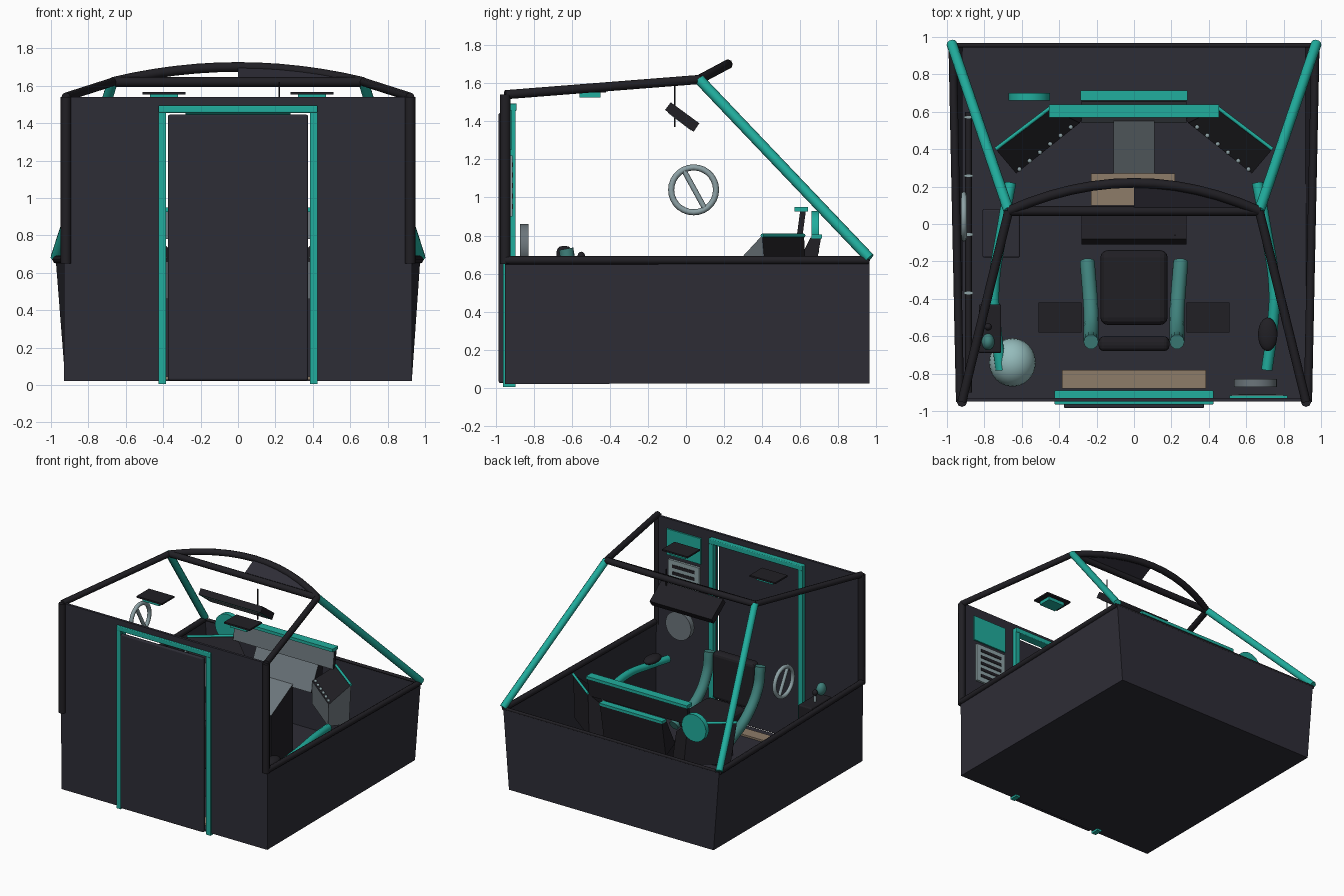
import bpy, bmesh, math
from mathutils import Vector, Matrix

if "Cube" in bpy.data.objects:
    bpy.data.objects.remove(bpy.data.objects["Cube"])


def material(name, rgb):
    m = bpy.data.materials.new(name)
    m.use_nodes = True
    m.diffuse_color = (*rgb, 1)
    m.node_tree.nodes["Principled BSDF"].inputs["Base Color"].default_value = (*rgb, 1)
    return m


DARK = material("dark hull", (.027, .026, .037))
BLACK = material("black trim", (.015, .014, .018))
TEAL = material("teal", (.015, .42, .34))
DULL = material("dull teal", (.05, .22, .2))
PALE = material("pale teal", (.3, .5, .5))
GREY = material("screen grey", (.15, .18, .2))
STEEL = material("steel", (.27, .36, .38))
BROWN = material("brown mat", (.27, .2, .14))


def finish(name, bm, mats, rule=None, smooth=False):
    bm.normal_update()
    for f in bm.faces:
        f.smooth = smooth and len(f.verts) < 6
        if rule:
            f.material_index = rule(f)
    me = bpy.data.meshes.new(name)
    bm.to_mesh(me)
    bm.free()
    ob = bpy.data.objects.new(name, me)
    bpy.context.collection.objects.link(ob)
    for m in mats:
        me.materials.append(m)
    return ob


def box(name, lo, hi, mat, bevel=0):
    bm = bmesh.new()
    bmesh.ops.create_cube(bm, size=1)
    lo, hi = Vector(lo), Vector(hi)
    for v in bm.verts:
        v.co = [(a + b) / 2 + c * (b - a) for a, b, c in zip(lo, hi, v.co)]
    ob = finish(name, bm, [mat])
    if bevel:
        mod = ob.modifiers.new("round", "BEVEL")
        mod.width, mod.segments = bevel, 3
    return ob


def slab(name, profile, half, mats, rule=None, x=0):
    """Extrude a y-z outline across x."""
    bm = bmesh.new()
    face = bm.faces.new([bm.verts.new((x - half, y, z)) for y, z in profile])
    ext = bmesh.ops.extrude_face_region(bm, geom=[face])
    for v in ext["geom"]:
        if isinstance(v, bmesh.types.BMVert):
            v.co.x += 2 * half
    bmesh.ops.recalc_face_normals(bm, faces=bm.faces)
    return finish(name, bm, mats, rule)


def tube(name, pts, r, mat, curved=False, sides=2):
    cu = bpy.data.curves.new(name, "CURVE")
    cu.dimensions = "3D"
    cu.bevel_depth, cu.bevel_resolution, cu.use_fill_caps = r, sides, True
    sp = cu.splines.new("BEZIER" if curved else "POLY")
    if curved:
        sp.bezier_points.add(len(pts) - 1)
        for p, c in zip(sp.bezier_points, pts):
            p.co = c
            p.handle_left_type = p.handle_right_type = "AUTO"
    else:
        sp.points.add(len(pts) - 1)
        for p, c in zip(sp.points, pts):
            p.co = (*c, 1)
    cu.resolution_u = 8
    tmp = bpy.data.objects.new(name, cu)
    me = bpy.data.meshes.new_from_object(tmp)
    bpy.data.objects.remove(tmp)
    me.materials.clear()
    me.materials.append(mat)
    ob = bpy.data.objects.new(name, me)
    bpy.context.collection.objects.link(ob)
    for f in me.polygons:
        f.material_index = 0
        f.use_smooth = len(f.vertices) == 4
    return ob


def disc(name, center, r, depth, axis, mat):
    bm = bmesh.new()
    rot = Vector((0, 0, 1)).rotation_difference(Vector(axis)).to_matrix().to_4x4()
    bmesh.ops.create_cone(bm, cap_ends=True, segments=24, radius1=r, radius2=r, depth=depth,
                          matrix=Matrix.Translation(center) @ rot)
    return finish(name, bm, [mat], smooth=True)


def ball(name, center, size, mat):
    bm = bmesh.new()
    bmesh.ops.create_uvsphere(bm, u_segments=24, v_segments=12, radius=1,
                              matrix=Matrix.Translation(center) @ Matrix.Diagonal((*size, 1)))
    return finish(name, bm, [mat], smooth=True)


# Open tub: floor and three flared sides
bm = bmesh.new()
low = [bm.verts.new(p) for p in ((.925, -.95, .025), (.92, .96, .025), (-.92, .96, .025), (-.925, -.95, .025))]
top = [bm.verts.new(p) for p in ((.925, -.95, .67), (.97, .96, .67), (-.97, .96, .67), (-.925, -.95, .67))]
bm.faces.new(low)
for i in range(3):
    bm.faces.new((low[i], low[i + 1], top[i + 1], top[i]))
bmesh.ops.recalc_face_normals(bm, faces=bm.faces)
hull = finish("hull_tub", bm, [DARK])
mod = hull.modifiers.new("thickness", "SOLIDIFY")
mod.thickness, mod.offset = .012, 0

# Entry wall with door opening, door and frame
for s, side in ((1, "left"), (-1, "right")):
    xs = sorted((s * .385, s * .93))
    box(f"entry_wall_{side}", (xs[0], -.95, .025), (xs[1], -.93, 1.54), DARK)
    xs = sorted((s * .385, s * .425))
    box(f"door_frame_{side}", (xs[0], -.962, .005), (xs[1], -.895, 1.49), TEAL)
box("entry_wall_top", (-.385, -.95, 1.46), (.385, -.93, 1.54), DARK)
box("door_frame_top", (-.425, -.965, 1.455), (.425, -.89, 1.495), TEAL, .006)
box("door", (-.375, -.985, .025), (.375, -.955, 1.445), DARK, .01)

# Canopy frame
rail, apex, bow = Vector((.92, -.95, 1.54)), Vector((.67, .07, 1.62)), Vector((0, .22, 1.7))
for s, side in ((1, "left"), (-1, "right")):
    flip = lambda p: (s * p[0], p[1], p[2])
    tube(f"corner_post_{side}", [flip((.92, -.95, .65)), flip(rail)], .028, BLACK)
    tube(f"roof_rail_{side}", [flip(rail), flip(apex)], .024, BLACK)
    tube(f"sill_{side}", [flip((.93, -.95, .67)), flip((.97, .96, .67))], .022, BLACK)
    tube(f"windshield_post_{side}", [flip(apex), flip((.975, .965, .68))], .028, TEAL, sides=3)
    # Ceiling lamps
    xs = sorted((s * .28, s * .51))
    box(f"lamp_plate_{side}", (xs[0], -.58, 1.552), (xs[1], -.42, 1.565), BLACK)
    xs = sorted((s * .32, s * .47))
    box(f"lamp_glow_{side}", (xs[0], -.56, 1.525), (xs[1], -.45, 1.552), TEAL)
tube("back_sill", [(-.97, .955, .67), (.97, .955, .67)], .012, BLACK)
tube("cross_beam", [(-.67, .07, 1.62), (.67, .07, 1.62)], .026, BLACK)
arc = []
for i in range(13):
    t = i / 6 - 1
    arc.append(apex.lerp(bow, 1 - t * t) + Vector((t * .67 - apex.lerp(bow, 1 - t * t).x, 0, 0)))
tube("roof_bow", arc, .026, BLACK)
bm = bmesh.new()
bm.faces.new([bm.verts.new(p) for p in arc[6:] + [Vector((0, .07, 1.62))]])
roof = finish("roof_panel", bm, [DARK])
roof.modifiers.new("thickness", "SOLIDIFY").thickness = .006

# Overhead display hanging from the beam
slab("overhead_display", [(-.11, 1.46), (-.08, 1.5), (.07, 1.39), (.04, 1.345)], .28, [BLACK, TEAL],
     lambda f: 1 if f.normal.y < -.5 and f.normal.z < 0 or f.normal.z < -.6 else 0)
slab("overhead_screen", [(-.095, 1.444), (-.092, 1.448), (.03, 1.358), (.026, 1.352)], .25, [GREY])
tube("hanger", [(.22, -.06, 1.62), (.22, -.06, 1.37)], .004, BLACK)

# Main console: upper and lower displays, lit edges, pedestal
front_grey = lambda f: 1 if f.normal.y < -.4 else 0
slab("upper_display", [(.58, .78), (.60, .93), (.63, .93), (.61, .78)], .45, [BLACK, GREY], front_grey)
box("upper_light_bar", (-.455, .57, .925), (.455, .64, .95), TEAL)
slab("lower_display", [(.54, .56), (.655, .79), (.71, .79), (.66, .5)], .28, [BLACK, GREY], front_grey)
box("lower_light_bar", (-.285, .66, .785), (.285, .715, .805), TEAL)
slab("pedestal", [(.27, .03), (.27, .43), (.55, .58), (.55, .03)], .11, [BLACK, GREY],
     lambda f: 1 if f.normal.z > .5 else 0)
disc("round_beacon", (-.56, .68, .82), .11, .04, (0, 1, 0), TEAL)

# Angled console wings with knobs
for s, side in ((1, "left"), (-1, "right")):
    ring = [(.29, .54), (.45, .62), (.74, .4), (.63, .27)]
    heights = (.66, .8, .8, .66)
    bm = bmesh.new()
    up = [bm.verts.new((s * x, y, z)) for (x, y), z in zip(ring, heights)]
    dn = [bm.verts.new((s * (x * .95), y * .95 + .05, .46)) for x, y in ring]
    bm.faces.new(up)
    bm.faces.new(dn[::-1])
    for i in range(4):
        j = (i + 1) % 4
        bm.faces.new((up[i], dn[i], dn[j], up[j]))
    bmesh.ops.recalc_face_normals(bm, faces=bm.faces)
    finish(f"console_wing_{side}", bm, [BLACK, GREY], lambda f: 1 if f.normal.y < -.3 and abs(f.normal.z) < .5 else 0)
    tube(f"wing_light_{side}", [(s * .45, .62, .8), (s * .74, .4, .8)], .01, TEAL)
    for i in range(6):
        t = (i + .5) / 6
        ball(f"knob_{side}", (s * (.31 + .33 * t), .54 - .27 * t, .68), (.012, .012, .012), STEEL)
    # Side conduits
    path = [(.66, .22, .5), (.7, 0, .52), (.75, -.35, .52), (.74, -.55, .5), (.71, -.78, .48)]
    tube(f"conduit_{side}", [(s * x, y, z if s > 0 else z - .2) for x, y, z in path], .03, TEAL, True)

# Pilot seat with curved side arms
box("seat_cushion", (-.18, -.54, .3), (.18, -.14, .42), BLACK, .04)
box("seat_back", (-.19, -.68, .36), (.19, -.6, .745), BLACK, .03)
box("seat_post", (-.1, -.46, .03), (.1, -.24, .3), DARK)
for s, side in ((1, "left"), (-1, "right")):
    arm = [(-.63, .73), (-.6, .57), (-.47, .4), (-.2, .28)]
    tube(f"seat_arm_{side}", [(s * (.23 if y < -.3 else .25), y, z) for y, z in arm], .04, DULL, True, 3)

# Hand wheel on the right side
bm = bmesh.new()
n, m = 28, 8
ring = [[bm.verts.new((-.91 + .016 * math.sin(b), .04 + (.118 + .016 * math.cos(b)) * math.cos(a),
                       1.04 + (.118 + .016 * math.cos(b)) * math.sin(a)))
         for b in (math.tau * k / m for k in range(m))] for a in (math.tau * k / n for k in range(n))]
for i in range(n):
    for j in range(m):
        bm.faces.new((ring[i][j], ring[(i + 1) % n][j], ring[(i + 1) % n][(j + 1) % m], ring[i][(j + 1) % m]))
bmesh.ops.recalc_face_normals(bm, faces=bm.faces)
finish("hand_wheel", bm, [STEEL], smooth=True)
tube("wheel_spoke", [(-.91, -.01, 1.14), (-.91, .1, .94)], .014, STEEL)

# Right side: pipe with clips, stick, equipment box and sphere
tube("wall_pipe", [(-.885, .6, .6), (-.885, -.9, .6)], .018, BLACK)
for i in range(4):
    y = .57 - .313 * i
    box("pipe_clip", (-.91, y - .007, .575), (-.86, y + .007, .622), STEEL)
box("stick_base", (-.83, -.69, .5), (-.71, -.43, .62), BLACK, .01)
tube("control_stick", [(-.78, -.55, .62), (-.78, -.55, .7)], .012, STEEL)
ball("stick_grip", (-.78, -.55, .69), (.02, .02, .025), BLACK)
ball("stick_knob", (-.78, -.63, .69), (.035, .045, .05), DULL)
box("equipment_box", (-.81, -.18, .03), (-.61, .08, .25), DARK, .01)
ball("storage_sphere", (-.65, -.74, .2), (.125, .13, .125), PALE)

# Left side: cushion, wall panel, vent and gauge
ball("arm_pad", (.715, -.59, .55), (.052, .09, .03), BLACK)
box("wall_panel", (.51, -.93, 1.25), (.82, -.918, 1.46), TEAL)
box("vent", (.52, -.93, .9), (.8, -.912, 1.22), STEEL)
for i in range(5):
    box("vent_slot", (.56, -.914, .94 + .055 * i), (.76, -.908, .965 + .055 * i), BLACK)
disc("wall_gauge", (.65, -.85, .745), .115, .045, (0, 1, 0), GREY)

# Floor mats
box("entry_mat", (-.385, -.88, .03), (.385, -.78, .045), BROWN)
box("foot_mat", (-.23, .1, .03), (.22, .27, .05), BROWN)
